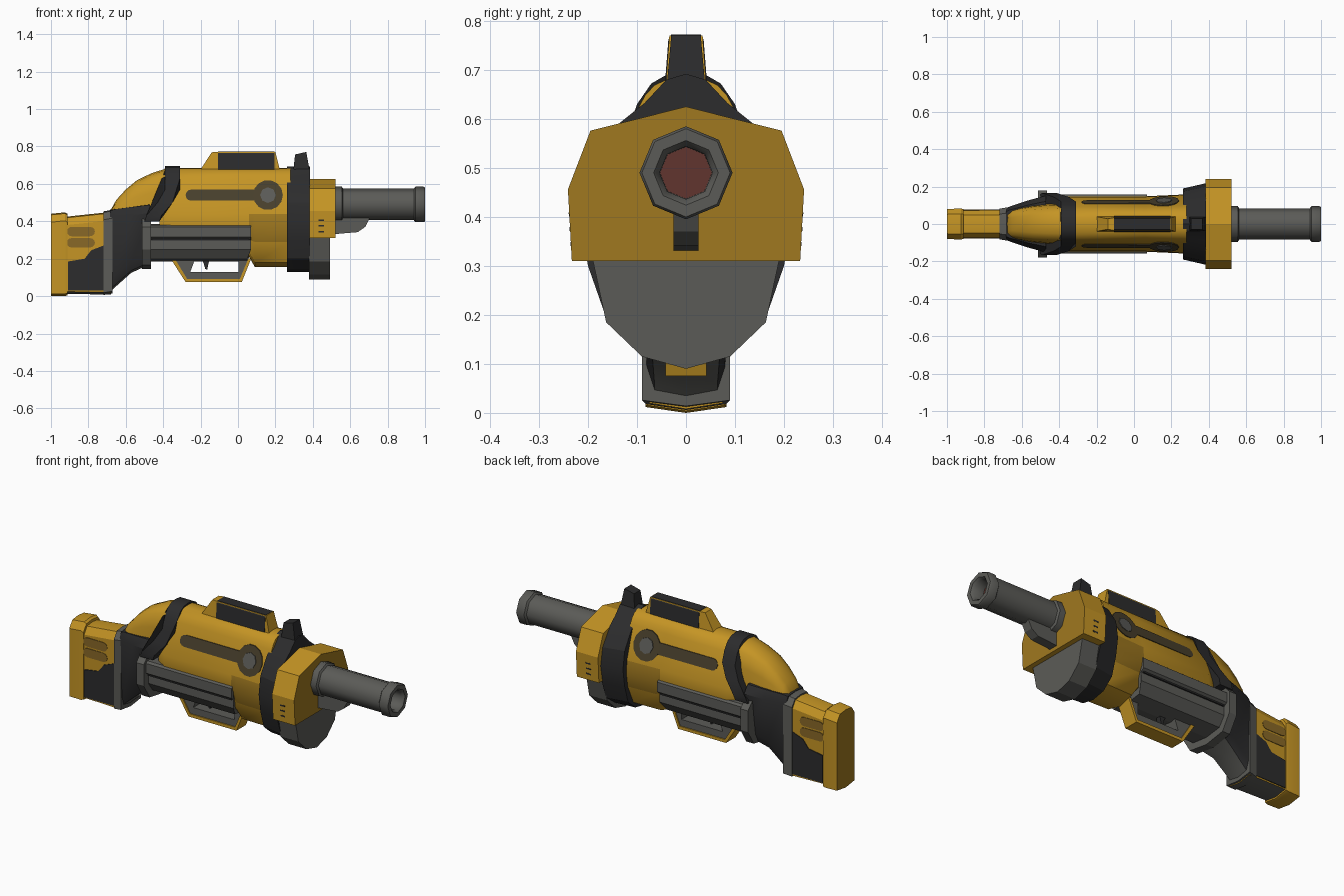
import bpy, bmesh, math

if "Cube" in bpy.data.objects:
    bpy.data.objects.remove(bpy.data.objects["Cube"])

def mat(name, r, g, b):
    m = bpy.data.materials.new(name)
    m.diffuse_color = (r, g, b, 1)
    m.use_nodes = True
    m.node_tree.nodes["Principled BSDF"].inputs["Base Color"].default_value = m.diffuse_color
    return m

YELLOW = mat("yellow_paint", .56, .30, .018)
DULL = mat("dull_yellow", .35, .19, .014)
OCHRE = mat("worn_ochre", .25, .14, .02)
DARK = mat("dark_rubber", .025, .025, .026)
GREY = mat("gunmetal_grey", .105, .105, .096)
BROWN = mat("slot_brown", .065, .05, .025)
RED = mat("bore_red", .12, .036, .028)

def finish(name, verts, faces, mats, rule=None, angle=35):
    me = bpy.data.meshes.new(name)
    me.from_pydata(verts, [], faces)
    bm = bmesh.new()
    bm.from_mesh(me)
    bmesh.ops.recalc_face_normals(bm, faces=bm.faces)
    for m in mats:
        me.materials.append(m)
    if rule:
        bm.normal_update()
        for f in bm.faces:
            f.material_index = int(rule(f.calc_center_median(), f.normal))
    bm.to_mesh(me)
    bm.free()
    ob = bpy.data.objects.new(name, me)
    bpy.context.collection.objects.link(ob)
    if angle:
        bpy.ops.object.select_all(action='DESELECT')
        ob.select_set(True)
        bpy.context.view_layer.objects.active = ob
        bpy.ops.object.shade_smooth_by_angle(angle=math.radians(angle))
    return ob

def skin(name, rings, mats, rule=None, angle=35):
    """Closed rings of equal length, skinned and capped."""
    n = len(rings[0])
    verts = [p for r in rings for p in r]
    faces = [(k*n+i, k*n+(i+1) % n, (k+1)*n+(i+1) % n, (k+1)*n+i)
             for k in range(len(rings)-1) for i in range(n)]
    faces += [tuple(range(n)), tuple(range(len(verts)-n, len(verts)))]
    return finish(name, verts, faces, mats, rule, angle)

def loft(name, stations, *mats, rule=None, angle=35):
    """Stations (x, half profile of (y,z) or (x,y,z), top to bottom), mirrored in y."""
    rings = []
    for x, half in stations:
        h = [p if len(p) == 3 else (x, *p) for p in half]
        rings.append(h + [(a, -y, z) for a, y, z in reversed(h) if y > 1e-6])
    return skin(name, rings, mats, rule, angle)

def prism(name, pts, w, m):
    """xz outline extruded to y = +-w."""
    return skin(name, [[(x, s*w, z) for x, z in pts] for s in (-1, 1)], [m], angle=0)

def plates(name, pts, surf, m, out=.004):
    """Thin plate following a side surface, on both sides."""
    for s, tag in ((-1, "front"), (1, "back")):
        skin(f"{name}_{tag}", [[(x, s*(surf(x, z)+o), z) for x, z in pts]
                               for o in (out-.009, out)], [m], angle=0)

def capsule(x0, x1, z, r, n=6):
    a = [math.pi*(.5+i/n) for i in range(n+1)]
    return ([(x0+r*math.cos(t), z+r*math.sin(t)) for t in a] +
            [(x1-r*math.cos(t), z-r*math.sin(t)) for t in a])

def disc(x, z, r, n=14):
    return [(x+r*math.cos(2*math.pi*i/n), z+r*math.sin(2*math.pi*i/n)) for i in range(n)]

# Stock and butt plate (rear face is duller)
def stock_half(w, top, bot):
    return [(0, top), (w*.65, top-.006), (w, top-.045), (w, bot+.012), (0, bot)]
loft("butt_plate", [(-1, stock_half(.08, .44, .0)), (-.925, stock_half(.083, .448, .0)),
                    (-.912, stock_half(.08, .44, .004))], YELLOW, DULL,
     rule=lambda c, n: n.x < -.9, angle=25)
loft("stock", [(-.915, stock_half(.072, .425, .012)), (-.68, stock_half(.076, .45, .008))],
     YELLOW, GREY, rule=lambda c, n: n.z < -.7, angle=25)
stock_side = lambda x, z: .0745
plates("stock_lower_panel", [(-.91, .03), (-.91, .185), (-.82, .2), (-.785, .245), (-.72, .27),
                             (-.69, .27), (-.69, .03)], stock_side, DARK, .003)
for i, z in enumerate((.285, .345)):
    plates(f"stock_groove_{i}", capsule(-.89, -.79, z, .025), stock_side, OCHRE, .002)

# Grip with a grey front frame and underside
loft("stock_frame", [(-.72, stock_half(.082, .453, .006)), (-.67, stock_half(.09, .462, .014))], GREY, angle=25)
def grip_half(w, b, top, bot):
    return [(0, top), (w*.8, top-.006), (w, top-.05), (b, bot+.06), (b*.8, bot+.012), (0, bot)]
loft("grip", [(-.685, grip_half(.084, .08, .462, .02)), (-.66, grip_half(.095, .08, .47, .045)),
              (-.57, grip_half(.125, .088, .482, .125)), (-.47, grip_half(.152, .125, .495, .17))],
     DARK, GREY, rule=lambda c, n: n.z < -.45)
loft("grip_collar", [(x, [(0, .4), (.13, .42), (.178, .37), (.178, .25), (.125, .165), (0, .145)])
                     for x in (-.512, -.465)], GREY, angle=0)

# Rounded rear hood
loft("rear_hood", [(x, [(0, t), (.5*w, t-.008), (.82*w, t-.12*(t-.4)), (w, t-.4*(t-.4)), (w+.008, .44)])
                   for x, t, w in ((-.68, .462, .055), (-.65, .515, .07), (-.6, .57, .082), (-.54, .62, .092),
                                   (-.46, .658, .1), (-.39, .68, .104), (-.33, .682, .106))], YELLOW, angle=50)

# Main body: upper shell is constant, belly deepens towards the front
def shell(k, low):
    return [(y*k, z) for y, z in [(0, .685), (.033, .682), (.06, .669), (.078, .648), (.092, .62),
                                  (.145, .44), (.148, .36)] + low]
rear_low = [(.12, .3), (.1, .23), (0, .21)]
front_low = [(.138, .29), (.09, .18), (0, .155)]
loft("body", [(-.42, [(y*.85, min(z, .6)) for y, z in shell(.9, rear_low)]), (-.36, shell(1, rear_low)),
              (.06, shell(1, rear_low)), (.09, shell(1.01, front_low)), (.28, shell(1.07, front_low))],
     YELLOW, DULL, rule=lambda c, n: c.x > .06 and .29 < c.z < .43 and abs(n.y) > .8, angle=50)

# Dark band that sweeps back down to the grip
path = [(-.35, 0, .695), (-.35, .04, .69), (-.35, .071, .672), (-.35, .1, .63), (-.35, .12, .57),
        (-.39, .145, .5), (-.45, .165, .43), (-.46, .16, .4), (-.46, 0, .4)]
loft("rear_band", [(0, [(x+d, y, z) for x, y, z in path]) for d in (-.04, .04)], DARK, angle=30)

# Lower receiver with side rails
def low_half(dx):
    return [(0+dx, y, z) for y, z in [(0, .385), (.145, .38), (.158, .37), (.158, .315), (.138, .3),
                                      (.138, .25)]] + [(dx-.02, .1, .198), (dx-.02, 0, .185)]
loft("lower_receiver", [(0, low_half(-.48)), (0, low_half(.07))], GREY, angle=0)
plates("rail_shadow_line", [(-.46, .297), (.06, .297), (.06, .305), (-.46, .305)], lambda x, z: .142, DARK)

# Side slot and pivot details
side = lambda x, z: (.145-(z-.44)*.053/.18)*(1+.07*max(0, (x-.06)/.22))
plates("side_slot", capsule(-.25, .12, .54, .03), side, BROWN, .003)
plates("pivot_ring", disc(.16, .54, .08), side, BROWN, .005)
plates("pivot_cap", disc(.16, .54, .042, 8), side, GREY, .009)

# Top rail
loft("top_rail", [(0, [(-.14, 0, .769), (-.14, .028, .769), (-.205, .04, .67), (-.205, 0, .67)]),
                  (0, [(-.11, 0, .77), (-.11, .034, .77), (-.11, .041, .67), (-.11, 0, .67)]),
                  (0, [(.2, 0, .77), (.2, .034, .77), (.225, .041, .67), (.225, 0, .67)])], YELLOW, angle=0)
loft("top_rail_insert", [(x, [(0, .772), (.03, .772), (.036, .762), (.043, .672), (0, .672)])
                         for x in (-.108, .196)], DARK, angle=0)

# Trigger guard and trigger
prism("trigger_guard_inner", [(-.345, .21), (-.275, .09), (.015, .09), (.06, .21), (.003, .21), (.003, .13),
                              (-.255, .13), (-.225, .21)], .036, GREY)
prism("trigger_guard_outer", [(-.36, .2), (-.28, .075), (.02, .075), (.07, .2), (.055, .2), (.01, .092),
                              (-.272, .092), (-.338, .2)], .042, YELLOW)
prism("trigger", [(-.21, .21), (-.15, .21), (-.165, .14), (-.175, .145), (-.185, .18)], .014, DARK)

# Front ring and sight
ring = [(0, .692), (.04, .68), (.085, .632), (.135, .592), (.2, .5), (.218, .4), (.2, .3),
        (.165, .2), (.09, .145), (0, .13)]
loft("front_ring", [(.262, [(y*.87, z) for y, z in ring]), (.29, [(y*.9, z) for y, z in ring]),
                    (.385, ring)], DARK, angle=20)
loft("front_sight", [(0, [(.305, 0, .757), (.305, .028, .757), (.295, .04, .66), (.295, 0, .66)]),
                     (0, [(.365, 0, .771), (.365, .03, .771), (.385, .04, .66), (.385, 0, .66)])], DARK, angle=0)

# Muzzle block (duller front face) and drum
block = [(0, .625), (.195, .576), (.241, .456), (.233, .31), (0, .31)]
loft("muzzle_block", [(.382, block), (.52, block)], YELLOW, DULL, rule=lambda c, n: n.x > .9, angle=0)
drum = [(0, .32), (.192, .32), (.163, .185), (.09, .115), (0, .09)]
loft("lower_drum", [(.38, drum), (.492, drum)], GREY, angle=0)
for i, z in enumerate((.345, .375, .405)):
    plates(f"block_vent_{i}", [(.43, z-.004), (.46, z-.004), (.46, z+.004), (.43, z+.004)],
           lambda x, z: .233+(z-.31)*.055, DARK, .001)

# Eight-sided barrel with a hollow muzzle and red bore
lathe = [(.5, .095), (.555, .095), (.562, .084), (.94, .084), (.948, .095), (.992, .095), (1, .09),
         (1, .066), (.985, .054), (.93, .053)]
skin("barrel", [[(x, r*math.sin(i*math.pi/4), .49+r*math.cos(i*math.pi/4)) for i in range(8)]
                for x, r in lathe], [GREY, RED],
     rule=lambda c, n: .92 < c.x < .94 and abs(n.x) > .9 and abs(c.z-.49) < .01, angle=50)
prism("barrel_lug", [(.5, .45), (.5, .33), (.64, .342), (.68, .37), (.7, .41), (.7, .45)], .026, GREY)
